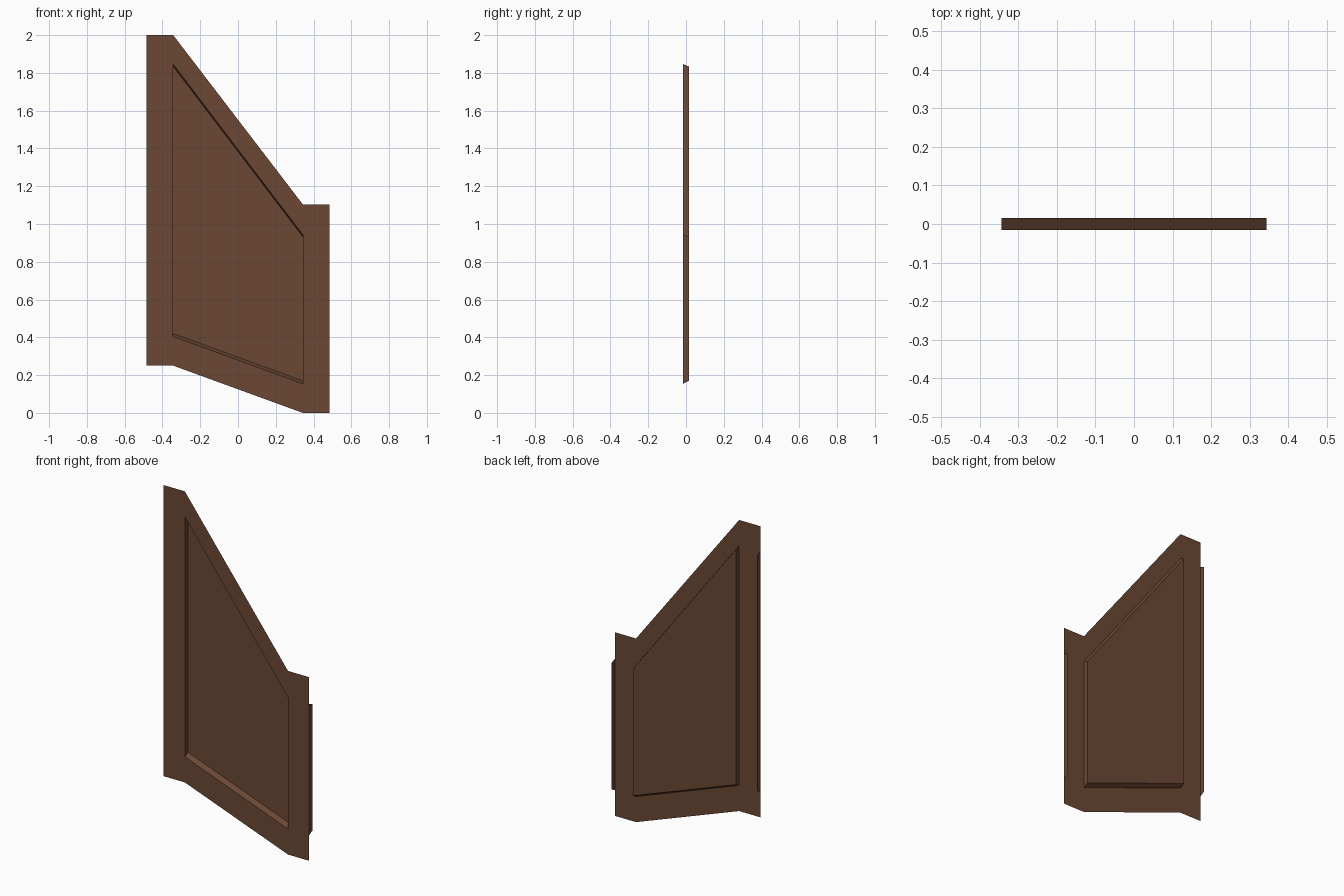
import bpy

if "Cube" in bpy.data.objects:
    bpy.data.objects.remove(bpy.data.objects["Cube"])

wood = bpy.data.materials.new("dark brown wood")
wood.diffuse_color = (0.147, 0.064, 0.034, 1)
wood.use_nodes = True
wood.node_tree.nodes["Principled BSDF"].inputs["Base Color"].default_value = wood.diffuse_color

XO, XI = 0.484, 0.343          # outer edge and recess edge
YF, YB = -0.015, 0.015         # front plane and recessed plane
L_TOP, L_BOT = 2.0, 0.25       # outer heights, left and right
R_TOP, R_BOT = 1.104, 0.0
INSET = 0.154                  # rail height
TAPER_T, TAPER_B = 0.012, 0.016


def add_part(name, faces):
    verts, polys = [], []
    for f in faces:
        polys.append(tuple(range(len(verts), len(verts) + len(f))))
        verts += f
    mesh = bpy.data.meshes.new(name)
    mesh.from_pydata(verts, [], polys)
    mesh.materials.append(wood)
    obj = bpy.data.objects.new(name, mesh)
    bpy.context.collection.objects.link(obj)
    return obj


def recess(y, t, b):
    """Corners of the recess at depth y: bottom left, bottom right, top right, top left."""
    return [(-XI, y, L_BOT + INSET + b), (XI, y, R_BOT + INSET + b),
            (XI, y, R_TOP - INSET - t - 0.006), (-XI, y, L_TOP - INSET - t)]


front = recess(YF, 0, 0)
back = recess(YB, TAPER_T, TAPER_B)

# flat frame: two stiles and two sloping rails, each a single sheet
bl, br, tr, tl = front
add_part("left_stile", [[(-XO, YF, L_BOT), (-XI, YF, L_BOT), bl, tl,
                         (-XI, YF, L_TOP), (-XO, YF, L_TOP)]])
add_part("right_stile", [[(XI, YF, R_BOT), (XO, YF, R_BOT), (XO, YF, R_TOP),
                          (XI, YF, R_TOP), tr, br]])
add_part("bottom_rail", [[(-XI, YF, L_BOT), (XI, YF, R_BOT), br, bl]])
add_part("top_rail", [[tl, tr, (XI, YF, R_TOP), (-XI, YF, L_TOP)]])

# recessed panel and the four walls around it
add_part("panel", [back])
add_part("panel_walls", [[front[i], front[(i + 1) % 4], back[(i + 1) % 4], back[i]]
                         for i in range(4)])

# narrow return strips along both outer edges
for name, x, lo, hi in (("left_return", -XO, 0, 3), ("right_return", XO, 1, 2)):
    strip = [(x, p[1], p[2]) for p in (front[lo], back[lo], back[hi], front[hi])]
    add_part(name, [strip if x > 0 else strip[::-1]])
